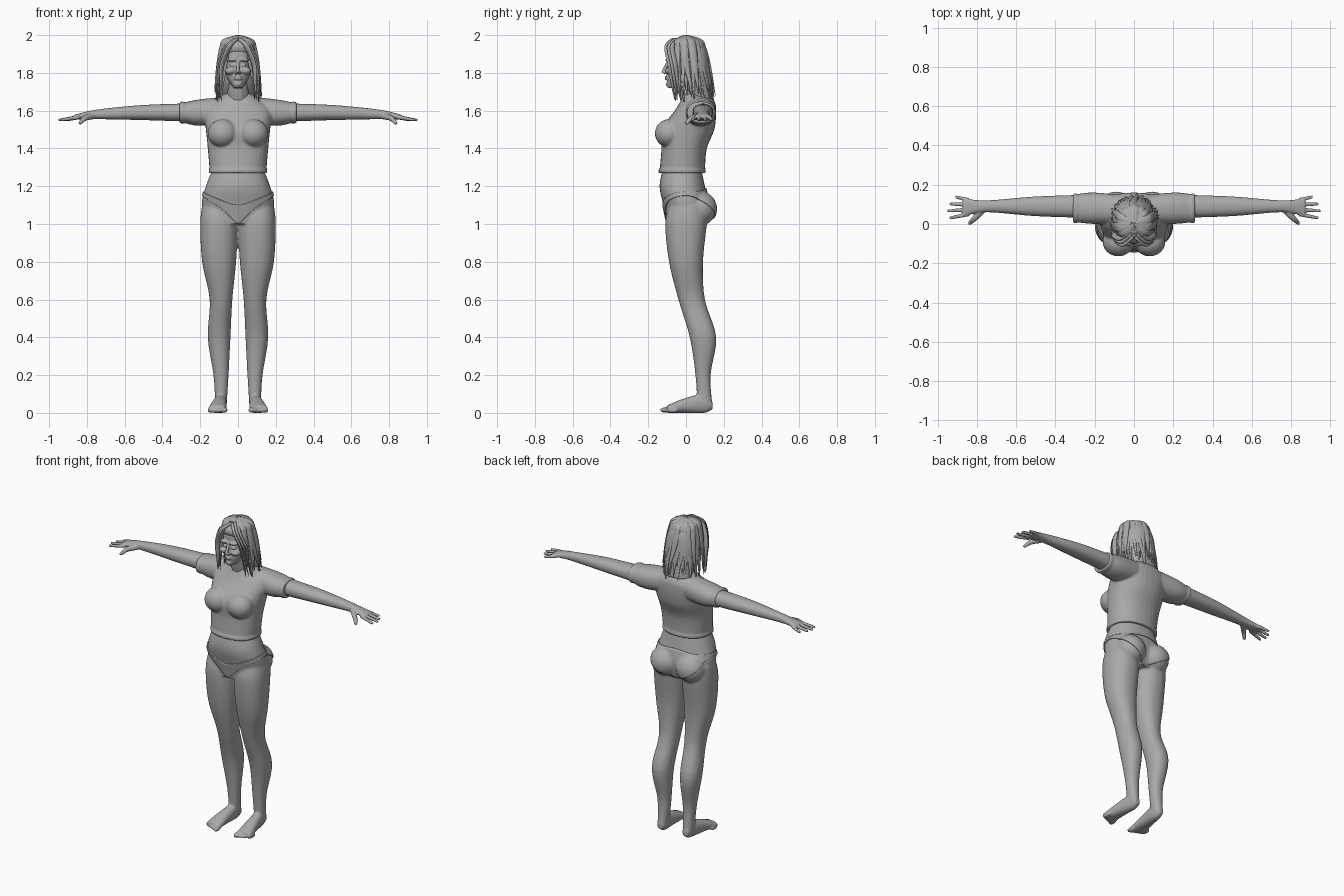
import bpy, bmesh, math, random
from mathutils import Vector, Matrix
from mathutils.bvhtree import BVHTree

cube = bpy.data.objects.get("Cube")
if cube:
    bpy.data.objects.remove(cube)
random.seed(4)

grey = bpy.data.materials.new("plain_grey")
grey.use_nodes = True
grey.diffuse_color = (.4, .4, .4, 1)
shader = grey.node_tree.nodes["Principled BSDF"]
shader.inputs["Base Color"].default_value = grey.diffuse_color


def smooth_rows(rows, steps=5):
    """Catmull-Rom interpolation through rows of numbers."""
    result = []
    last = len(rows) - 1
    for i in range(last):
        before, start, end, after = (rows[max(0, min(last, i + k))] for k in (-1, 0, 1, 2))
        for j in range(steps):
            t = j / steps
            result.append([b + t / 2 * (c - a + t * (2 * a - 5 * b + 4 * c - d + t * (3 * (b - c) + d - a)))
                           for a, b, c, d in zip(before, start, end, after)])
    result.append(list(rows[last]))
    return result


def skin(bm, rings):
    """Join rings of points into a closed tube."""
    loops = [[bm.verts.new(point) for point in ring] for ring in rings]
    for lower, upper in zip(loops, loops[1:]):
        for i in range(len(lower)):
            bm.faces.new((lower[i - 1], lower[i], upper[i], upper[i - 1]))
    bm.faces.new(loops[0])
    bm.faces.new(loops[-1])


def squash(value):
    """Push a sine or cosine outward, for a slightly boxy oval."""
    return math.copysign(abs(value) ** .9, value)


def loft(bm, axis, rows, sides=32):
    """Each row: position on the axis, then centre and radius on the two other axes."""
    rings = []
    for t, centre_a, radius_a, centre_b, radius_b in smooth_rows(rows):
        ring = []
        for i in range(sides):
            angle = math.tau * i / sides
            a = centre_a + radius_a * squash(math.cos(angle))
            b = centre_b + radius_b * squash(math.sin(angle))
            ring.append({"z": (a, b, t), "x": (t, a, b), "y": (a, t, b)}[axis])
        rings.append(ring)
    skin(bm, rings)


def tube(bm, points, start, end, across, flat=1, sides=10):
    """Rounded strand through points, tapering from the start radius to the end radius."""
    path = [Vector(point) for point in smooth_rows(points)]
    last = len(path) - 1
    across = Vector(across).normalized()
    rings = []
    for i, point in enumerate(path):
        along = path[min(i + 1, last)] - path[max(i - 1, 0)]
        thick = along.cross(across).normalized() * flat
        radius = start + (end - start) * (i / last) ** 2
        angles = [math.tau * k / sides for k in range(sides)]
        rings.append([point + radius * (across * math.cos(a) + thick * math.sin(a)) for a in angles])
    skin(bm, rings)


def ball(bm, centre, radii):
    place = Matrix.Translation(centre) @ Matrix.Diagonal((*radii, 1))
    bmesh.ops.create_uvsphere(bm, u_segments=24, v_segments=14, radius=1, matrix=place)


def mirror(bm):
    """Copy everything so far to the other side."""
    copy = bmesh.ops.duplicate(bm, geom=bm.verts[:] + bm.edges[:] + bm.faces[:])["geom"]
    verts = [item for item in copy if isinstance(item, bmesh.types.BMVert)]
    bmesh.ops.scale(bm, vec=(-1, 1, 1), verts=verts)


def finish(bm, name, voxel=0, relax=4):
    """Make the object; a voxel size blends its overlapping pieces into one surface."""
    bmesh.ops.recalc_face_normals(bm, faces=bm.faces[:])
    for face in bm.faces:
        face.smooth = True
    mesh = bpy.data.meshes.new(name)
    bm.to_mesh(mesh)
    bm.free()
    mesh.materials.append(grey)
    part = bpy.data.objects.new(name, mesh)
    bpy.context.scene.collection.objects.link(part)
    if voxel:
        blend = part.modifiers.new("blend", "REMESH")
        blend.mode = "VOXEL"
        blend.voxel_size = voxel
        blend.use_smooth_shade = True
        soften = part.modifiers.new("soften", "SMOOTH")
        soften.factor = .5
        soften.iterations = relax
    return part


# Legs, feet, buttocks and waist
bm = bmesh.new()
loft(bm, "z", [(1.1, .1, .09, .01, .1), (1, .1, .1, 0, .11), (.8, .1, .09, 0, .09), (.6, .09, .06, .03, .07),
               (.4, .1, .06, .09, .07), (.2, .09, .04, .09, .04), (.04, .09, .03, .1, .04)])
loft(bm, "y", [(.14, .09, .02, .04, .02), (.1, .09, .03, .05, .05), (0, .1, .04, .04, .04), (-.1, .11, .05, .02, .02)])
for toe in range(5):
    size = .015 - .001 * toe
    ball(bm, (.07 + .02 * toe, .01 * toe - .11, size), (size, .03, size))
ball(bm, (.09, .07, 1.08), (.09, .09, .09))
mirror(bm)
loft(bm, "z", [(1.3, 0, .13, -.02, .1), (1.2, 0, .17, -.02, .12), (1.1, 0, .19, 0, .12), (1, 0, .14, 0, .1)])
legs = finish(bm, "legs_and_hips", .007)

# Briefs laid on the hips by casting rays inward
bpy.context.view_layer.update()
tree = BVHTree.FromObject(legs, bpy.context.evaluated_depsgraph_get())
bm = bmesh.new()
columns, rows = 120, 12
grid = []
for i in range(columns):
    angle = math.tau * i / columns
    out = Vector((math.sin(angle), -math.cos(angle), 0))
    side = abs(out.x)
    if out.y < 0:
        low, high = 1 + .15 * side ** 1.3, 1.1 + .07 * side ** 2
    else:
        low, high = 1 + .15 * side ** 2, 1.19 - .02 * side ** 2
    column = []
    for j in range(rows + 1):
        middle = Vector((0, 0, low + (high - low) * j / rows))
        hit = tree.ray_cast(middle + out, -out)[0] or middle + out * .1
        column.append(bm.verts.new(hit + out * .002))
    grid.append(column)
for i in range(columns):
    for j in range(rows):
        bm.faces.new((grid[i - 1][j], grid[i][j], grid[i][j + 1], grid[i - 1][j + 1]))
cloth = finish(bm, "briefs").modifiers.new("cloth", "SOLIDIFY")
cloth.thickness = .008
cloth.offset = 0

# Arms, palms, fingers and thumbs
bm = bmesh.new()
loft(bm, "x", [(.2, .09, .06, 1.59, .05), (.5, .09, .05, 1.59, .04), (.75, .09, .03, 1.58, .025),
               (.87, .085, .047, 1.565, .012)])
for finger in range(4):
    base = Vector((.84, .05 + .024 * finger, 1.566))
    tip = Vector((.95 - .01 * (finger - 1) ** 2, .03 + .036 * finger, 1.55))
    tube(bm, [base, base.lerp(tip, .5), tip], .011, .007, (0, 1, 0))
tube(bm, [(.77, .07, 1.57), (.81, .03, 1.56), (.84, 0, 1.53)], .017, .008, (1, 1, 0))
mirror(bm)
finish(bm, "arms", .0045, 3)

# Cropped shirt with sleeves, rolled cuffs and hem
bm = bmesh.new()
loft(bm, "x", [(0, .07, .07, 1.61, .07), (.2, .08, .08, 1.59, .07), (.3, .08, .07, 1.59, .05)])
loft(bm, "x", [(.29, .08, .075, 1.59, .06), (.31, .08, .075, 1.59, .055)])
ball(bm, (.08, -.09, 1.48), (.08, .075, .075))
mirror(bm)
loft(bm, "z", [(1.28, 0, .15, -.02, .12), (1.4, 0, .16, -.01, .12), (1.5, 0, .17, .01, .14), (1.6, 0, .18, .05, .11),
               (1.65, 0, .13, .06, .09), (1.69, 0, .07, .05, .06)])
loft(bm, "z", [(1.27, 0, .155, -.02, .125), (1.29, 0, .155, -.02, .125)])
finish(bm, "shirt", .006)

# Head, face and neck
bm = bmesh.new()
ball(bm, (.03, -.09, 1.87), (.03, .02, .01))
ball(bm, (.03, -.09, 1.84), (.015, .01, .008))
ball(bm, (.04, -.08, 1.81), (.03, .03, .02))
ball(bm, (.01, -.11, 1.8), (.008, .01, .007))
mirror(bm)
loft(bm, "z", [(1.97, 0, .02, 0, .03), (1.92, 0, .07, 0, .09), (1.84, 0, .07, 0, .095), (1.78, 0, .06, -.02, .08),
               (1.73, 0, .03, -.05, .05), (1.72, 0, .02, -.06, .03)])
tube(bm, [(0, .05, 1.6), (0, .02, 1.7), (0, 0, 1.8)], .06, .05, (1, 0, 0))
tube(bm, [(0, -.09, 1.87), (0, -.11, 1.83), (0, -.12, 1.8)], .008, .012, (1, 0, 0))
for lip in (1.768, 1.78):
    ball(bm, (0, -.1, lip), (.022, .012, .006))
ball(bm, (0, -.09, 1.74), (.02, .017, .015))
finish(bm, "head", .004, 2)

# Hair core
bm = bmesh.new()
loft(bm, "z", [(1.99, 0, .03, 0, .04), (1.94, 0, .08, 0, .1), (1.86, 0, .1, .03, .09), (1.75, 0, .1, .05, .08),
               (1.66, 0, .09, .09, .05)])

# Overlapping locks fanned around the crown, leaving the face open
locks, bends = 40, 6
for i in range(locks):
    angle = math.radians(45 + 270 * i / (locks - 1))
    out = Vector((math.sin(angle), -math.cos(angle), 0))
    across = Vector((-out.y, out.x, 0))
    spread = random.uniform(.115, .127)
    wave = random.uniform(-.01, .01)
    tip = random.uniform(1.63, 1.7)
    points = []
    for k in range(bends + 1):
        drop = (k / bends) ** 1.5
        point = out * spread * drop ** .2 + across * wave * math.sin(drop * 5)
        point.y += .03 * drop
        point.z = 1.99 + (tip - 1.99) * drop
        points.append(point)
    tube(bm, points, random.uniform(.02, .027), .002, across, .45, 8)

# Swept fringe on each side of the parting
for side in (-1, 1):
    for k in range(3):
        shift = Vector((side * .008, .015, 0)) * k
        path = [(0, -.06, 1.985), (.045, -.1, 1.94), (.085, -.085, 1.84), (.09, -.075, 1.75), (.1, -.06, 1.66)]
        tube(bm, [Vector((side * x, y, z)) + shift for x, y, z in path], .022, .002, (side, -1, 0), .4, 8)
finish(bm, "hair")
